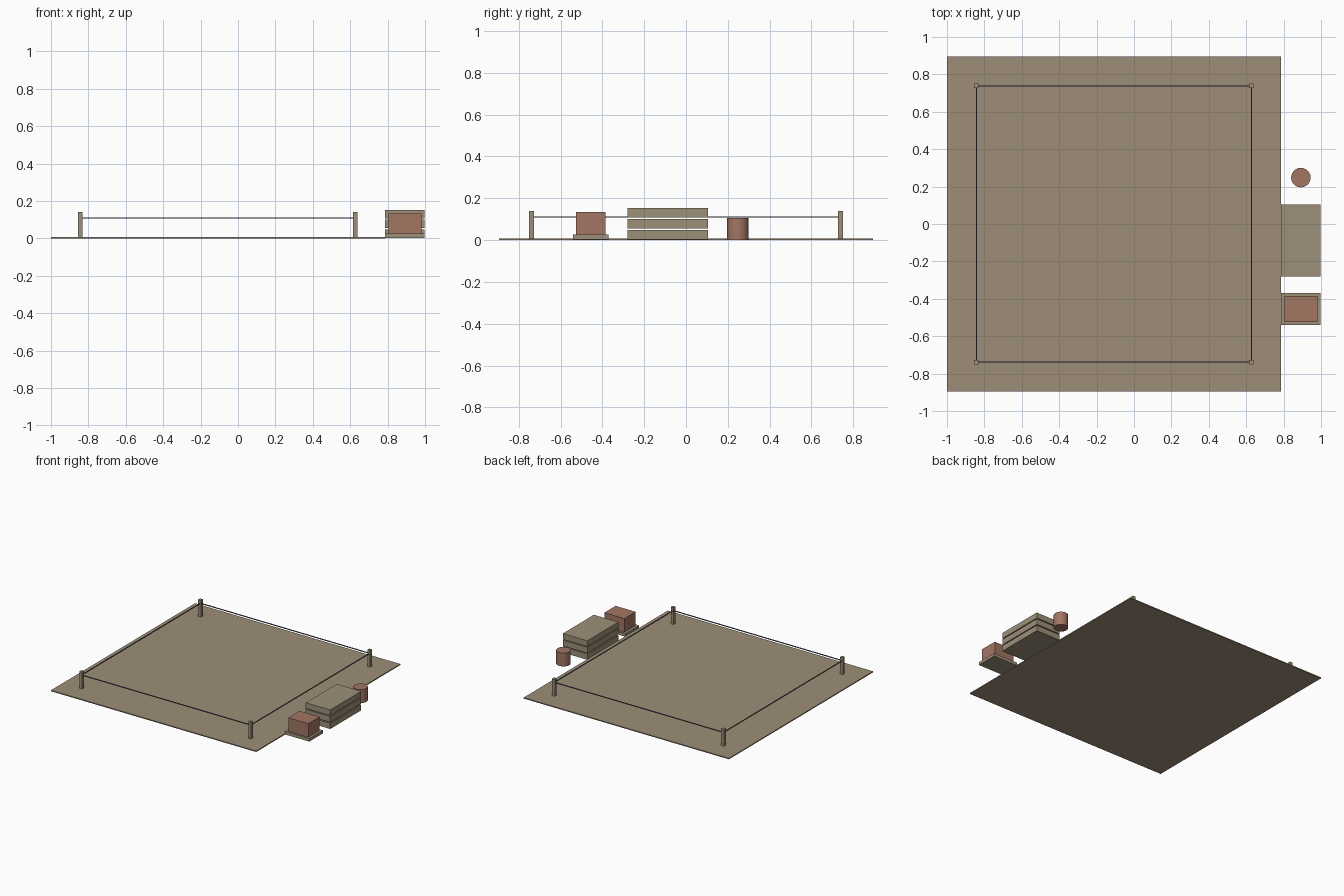
import bpy
import math

cube = bpy.data.objects.get("Cube")
if cube:
    bpy.data.objects.remove(cube, do_unlink=True)


def material(name, rgb):
    m = bpy.data.materials.new(name)
    m.use_nodes = True
    m.diffuse_color = (*rgb, 1)
    m.node_tree.nodes["Principled BSDF"].inputs["Base Color"].default_value = (*rgb, 1)
    return m


EARTH = material("packed earth", (0.34, 0.27, 0.185))
TIMBER = material("weathered timber", (0.34, 0.28, 0.19))
CLAY = material("red clay", (0.36, 0.18, 0.125))
CORD = material("slate cord", (0.10, 0.12, 0.15))


def box(name, x, y, z, mat):
    """Box from (min, max) ranges."""
    mid = [(a + b) / 2 for a, b in (x, y, z)]
    bpy.ops.mesh.primitive_cube_add(size=1, location=mid)
    ob = bpy.context.object
    ob.name = name
    ob.scale = [b - a for a, b in (x, y, z)]
    bpy.ops.object.transform_apply(location=False, rotation=False, scale=True)
    ob.data.materials.append(mat)
    return ob


# Ground slab
box("ground", (-1, 0.785), (-0.895, 0.895), (0, 0.008), EARTH)

# Corner posts
WEST, EAST, SIDE = -0.843, 0.628, 0.738
HALF = 0.012
for x, across in ((WEST, "right"), (EAST, "left")):
    for y, along in ((-SIDE, "front"), (SIDE, "back")):
        box(f"{along}_{across}_post", (x - HALF, x + HALF), (y - HALF, y + HALF),
            (0.006, 0.14), TIMBER)

# Boundary cords strung between the posts
CORD_Z, R = 0.11, 0.003
for y, side in ((-SIDE, "front"), (SIDE, "back")):
    box(f"{side}_cord", (WEST, EAST), (y - R, y + R), (CORD_Z - R, CORD_Z + R), CORD)
for x, side in ((WEST, "right"), (EAST, "left")):
    box(f"{side}_cord", (x - R, x + R), (-SIDE, SIDE), (CORD_Z - R, CORD_Z + R), CORD)

# Stack of boards with narrow gaps
PITCH = 0.0523
for i in range(3):
    box(f"stacked_board_{i + 1}", (0.785, 0.998), (-0.28, 0.105),
        (i * PITCH + 0.003, i * PITCH + 0.048), TIMBER)

# Brick block on a pallet
box("pallet", (0.785, 0.998), (-0.54, -0.37), (0.003, 0.027), TIMBER)
box("brick_block", (0.805, 0.98), (-0.525, -0.385), (0.027, 0.134), CLAY)

# Barrel
bpy.ops.mesh.primitive_cylinder_add(vertices=24, radius=0.052, depth=0.105,
                                    location=(0.892, 0.248, 0.0535))
barrel = bpy.context.object
barrel.name = "barrel"
barrel.data.materials.append(CLAY)
bpy.ops.object.shade_smooth_by_angle(angle=math.radians(40))
